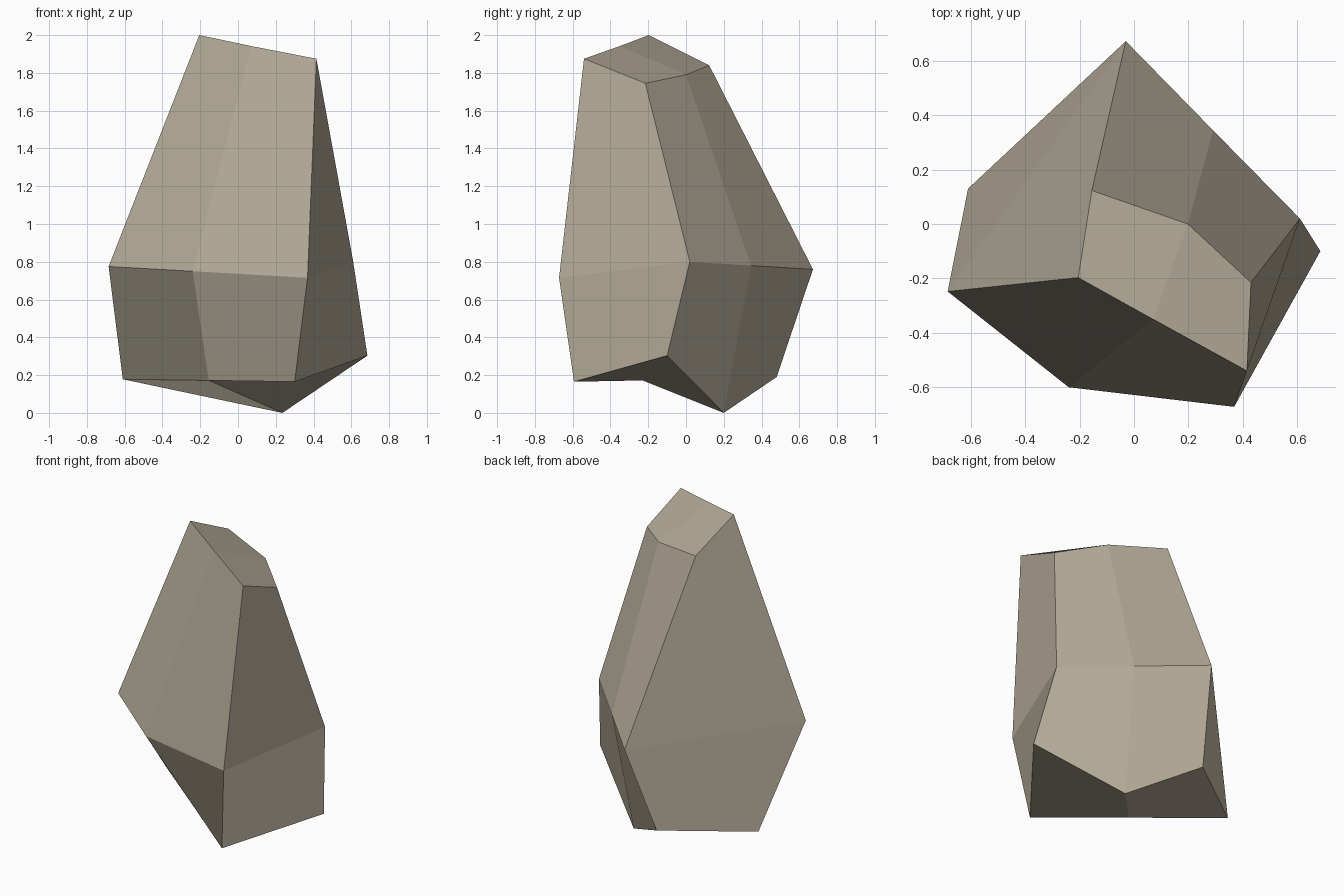
import bpy, bmesh

if "Cube" in bpy.data.objects:
    bpy.data.objects.remove(bpy.data.objects["Cube"])

# Stone colour
stone = bpy.data.materials.new("warm grey stone")
stone.diffuse_color = (0.45, 0.40, 0.31, 1.0)
stone.use_nodes = True
stone.node_tree.nodes["Principled BSDF"].inputs["Base Color"].default_value = stone.diffuse_color

# Three six-sided rings, bottom to top, counter-clockwise from the left
rings = [
    [(-.61, .13, .178), (-.155, -.23, .172), (.30, -.593, .165),
     (.685, -.10, .303), (.235, .20, 0), (-.125, .48, .19)],
    [(-.685, -.248, .775), (-.24, -.60, .75), (.368, -.672, .715),
     (.61, .02, .80), (.29, .345, .78), (-.03, .672, .76)],
    [(-.205, -.197, 2), (.07, -.35, 1.942), (.415, -.54, 1.875),
     (.43, -.215, 1.745), (.198, 0, 1.79), (-.155, .123, 1.84)],
]

bm = bmesh.new()
loops = [[bm.verts.new(p) for p in ring] for ring in rings]

# Sides: the first corner sets the fold, from lower right to upper left
for low, high in zip(loops, loops[1:]):
    for i in range(6):
        j = (i + 1) % 6
        bm.faces.new((low[j], high[j], high[i], low[i]))

# Two-quad caps, the first corner again setting the fold
for ids in ((1, 4, 5, 0), (2, 3, 4, 1)):
    bm.faces.new([loops[2][i] for i in ids])
for ids in ((4, 1, 0, 5), (3, 2, 1, 4)):
    bm.faces.new([loops[0][i] for i in ids])

mesh = bpy.data.meshes.new("rock")
bm.to_mesh(mesh)
bm.free()
mesh.materials.append(stone)
rock = bpy.data.objects.new("rock", mesh)
bpy.context.collection.objects.link(rock)
